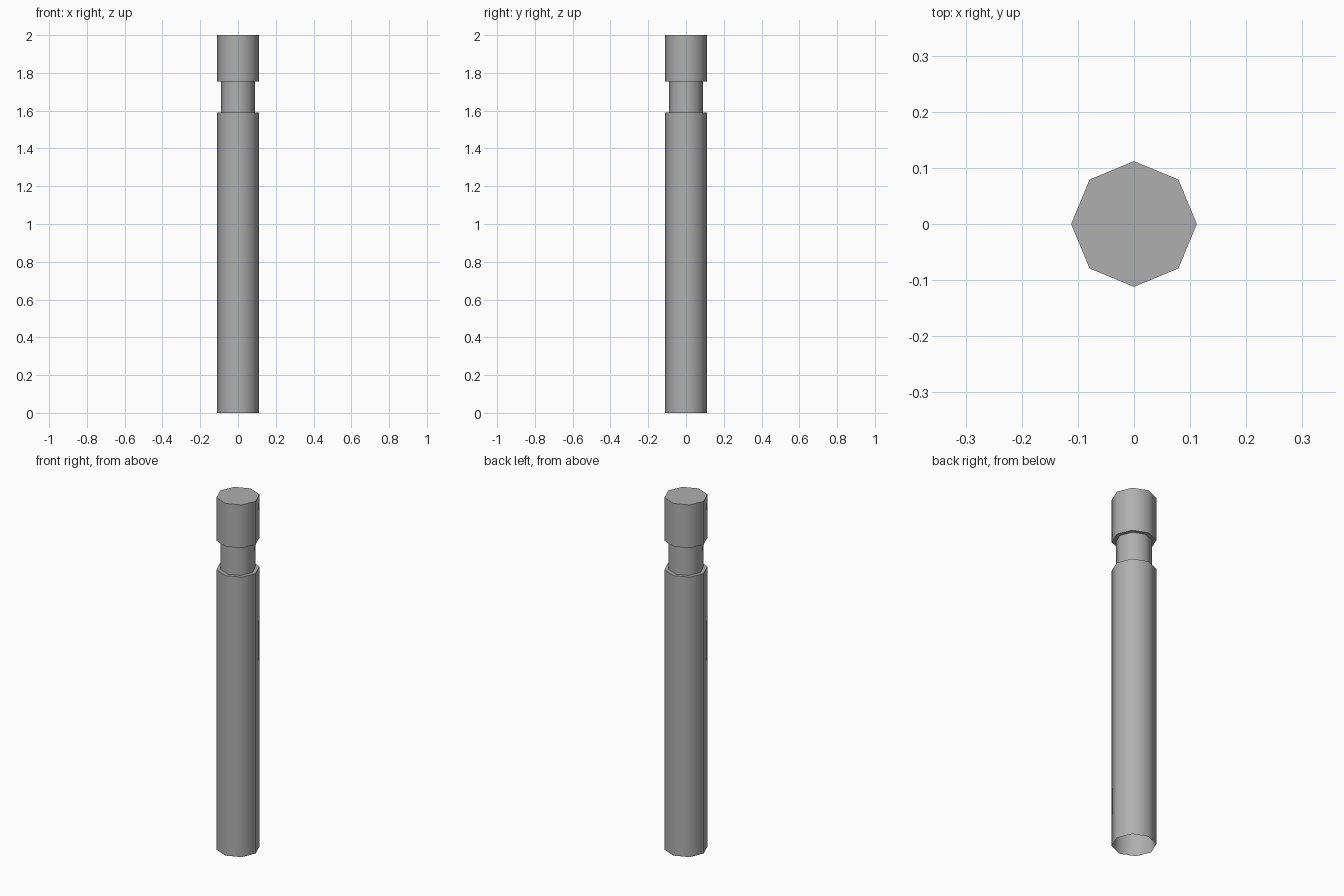
import bpy, bmesh
from math import cos, sin, pi, radians

if "Cube" in bpy.data.objects:
    bpy.data.objects.remove(bpy.data.objects["Cube"])

SIDES = 8
# (radius, height) outline from the open foot up to the capped top
PROFILE = [(0.112, 0.0), (0.112, 1.59), (0.091, 1.59),
           (0.091, 1.755), (0.112, 1.755), (0.112, 2.0)]


def lathe(name, profile):
    bm = bmesh.new()
    rings = [[bm.verts.new((r * cos(2 * pi * i / SIDES), r * sin(2 * pi * i / SIDES), z))
              for i in range(SIDES)] for r, z in profile]
    for low, high in zip(rings, rings[1:]):
        for i in range(SIDES):
            j = (i + 1) % SIDES
            bm.faces.new((low[i], low[j], high[j], high[i]))
    bm.faces.new(rings[-1])  # top cap
    mesh = bpy.data.meshes.new(name)
    bm.to_mesh(mesh)
    bm.free()
    obj = bpy.data.objects.new(name, mesh)
    bpy.context.collection.objects.link(obj)
    return obj


# Bollard post with a recessed neck, hollow from below
post = lathe("bollard_post", PROFILE)

# Dark grey finish
grey = bpy.data.materials.new("dark_grey")
grey.diffuse_color = (0.43, 0.43, 0.43, 1)
grey.use_nodes = True
grey.node_tree.nodes["Principled BSDF"].inputs["Base Color"].default_value = grey.diffuse_color
post.data.materials.append(grey)

# Smooth round the sides, crisp at the ledges
bpy.context.view_layer.objects.active = post
post.select_set(True)
bpy.ops.object.shade_smooth_by_angle(angle=radians(60))
